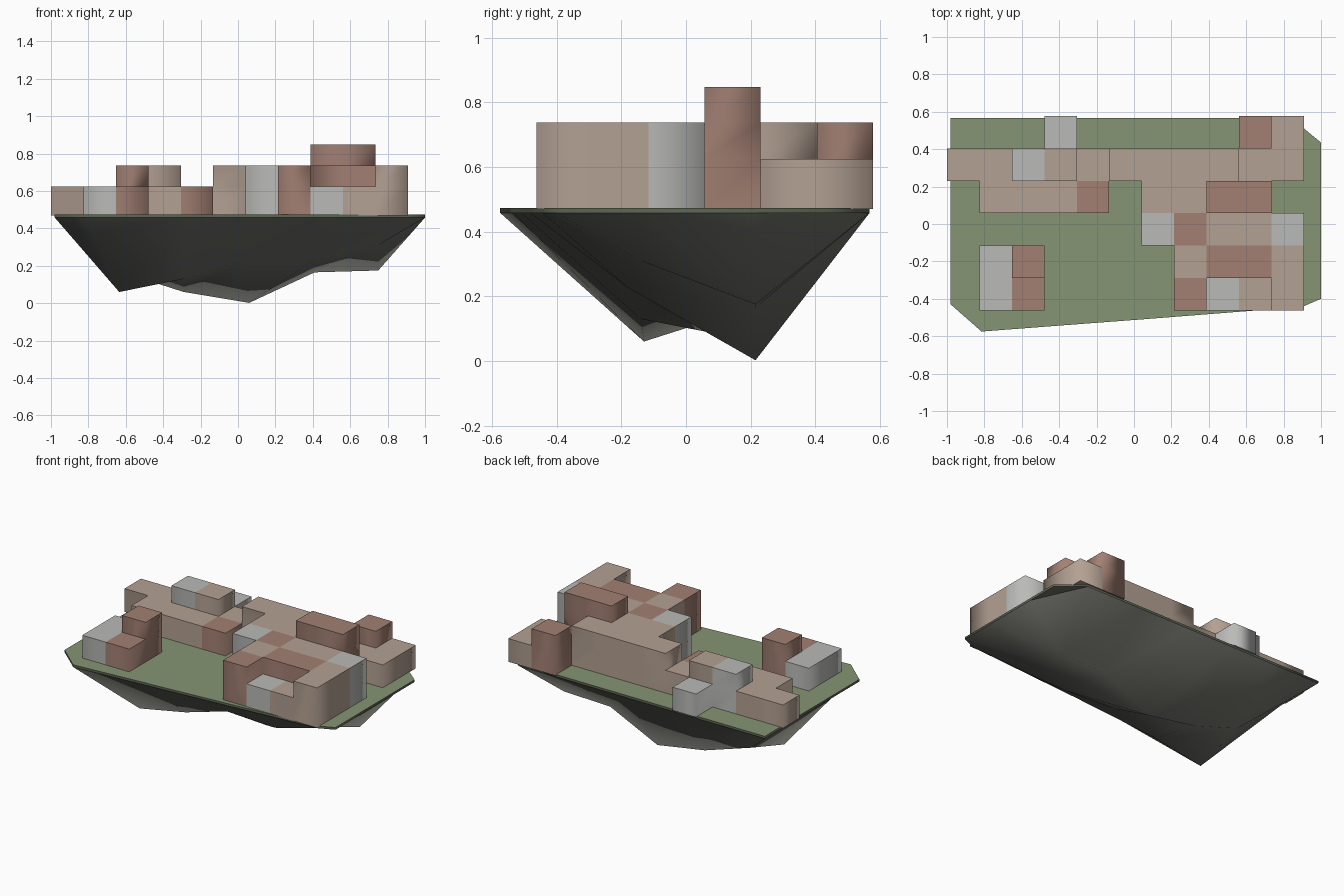
import bpy, bmesh

if "Cube" in bpy.data.objects:
    bpy.data.objects.remove(bpy.data.objects["Cube"])


def material(name, rgb):
    m = bpy.data.materials.new(name)
    m.diffuse_color = (*rgb, 1)
    m.use_nodes = True
    m.node_tree.nodes["Principled BSDF"].inputs["Base Color"].default_value = m.diffuse_color
    return m


def make_object(name, bm, mats, outward=True):
    bmesh.ops.remove_doubles(bm, verts=bm.verts, dist=1e-4)
    if outward:
        bmesh.ops.recalc_face_normals(bm, faces=bm.faces)
    bm.normal_update()
    # smooth round the walls, sharp along flat tops and bottoms
    for f in bm.faces:
        f.smooth = True
    for e in bm.edges:
        e.smooth = all(abs(f.normal.z) < 0.99 for f in e.link_faces)
    me = bpy.data.meshes.new(name)
    bm.to_mesh(me)
    bm.free()
    ob = bpy.data.objects.new(name, me)
    bpy.context.collection.objects.link(ob)
    for m in mats:
        me.materials.append(m)
    return ob


GRASS = material("grass", (0.235, 0.30, 0.175))
GRASS_EDGE = material("grass_edge", (0.11, 0.135, 0.09))
ROCK = material("rock", (0.17, 0.17, 0.15))
WALLS = {"t": ("tan", (0.45, 0.355, 0.29)),
         "r": ("red", (0.36, 0.215, 0.17)),
         "g": ("grey", (0.49, 0.49, 0.475))}
RIM, TOP = 0.458, 0.473

# island outline as the border of a 7 x 4 grid, inner points hang down
front = [(-.98, -.43), (-.815, -.575), (-.29, -.535), (.03, -.511),
         (.4, -.482), (.9, -.443), (1, -.4)]
back = [(-.98, .568), (-.635, .568), (-.29, .568), (.05, .568),
        (.41, .568), (.84, .568), (1, .435)]
low_front = [(-.635, -.13, .06), (-.29, -.14, .13), (.03, -.16, .23),
             (.4, -.18, .227), (.75, -.14, .31)]
low_back = [(-.635, .215, .17), (-.29, .215, .06), (.06, .215, .002),
            (.41, .215, .165), (.75, .215, .175)]
rows = [[(x, y, RIM) for x, y in front],
        [(-.98, -.13, RIM), *low_front, (1, -.14, RIM)],
        [(-.98, .215, RIM), *low_back, (1, .215, RIM)],
        [(x, y, RIM) for x, y in back]]

# rocky underside, facing down, split into triangles
bm = bmesh.new()
grid = [[bm.verts.new(p) for p in r] for r in rows]
for j in range(3):
    for i in range(6):
        a, b = grid[j][i], grid[j + 1][i]
        c, d = grid[j + 1][i + 1], grid[j][i + 1]
        bm.faces.new((a, b, d))
        bm.faces.new((b, c, d))
make_object("rock_underside", bm, [ROCK], outward=False)

# thin grass plate with a darker edge
bm = bmesh.new()
base = bm.faces.new([bm.verts.new((x, y, RIM)) for x, y in front + back[::-1]])
ext = bmesh.ops.extrude_face_region(bm, geom=[base], use_keep_orig=True)
for v in ext["geom"]:
    if isinstance(v, bmesh.types.BMVert):
        v.co.z = TOP
bm.normal_update()
for f in bm.faces:
    f.material_index = int(abs(f.normal.z) < 0.5)
make_object("grass_plate", bm, [GRASS, GRASS_EDGE])

# building plan, back row first: wall letter (t, r, g) and storeys
PLAN = [
    ".. .. .. g1 .. .. .. .. .. r2 t1",
    "t1 t1 g2 t2 t1 t2 t2 t2 t2 t1 t1",
    ".. t1 t1 t1 r1 .. t2 t2 r3 r3 ..",
    ".. .. .. .. .. .. g2 r2 t2 t2 g2",
    ".. g1 r2 .. .. .. .. t2 r2 r2 t2",
    ".. g1 r1 .. .. .. .. r2 g1 t1 t2",
]
STEP = 0.1735
LEVEL = [0.47, 0.625, 0.737, 0.848]
cells = {(i, j): c for j, row in enumerate(PLAN)
         for i, c in enumerate(row.split()) if c != ".."}


def storeys(i, j):
    return int(cells.get((i, j), "t0")[1])


def cell_faces(i, j):
    """Top, bottom and only the exposed wall parts of one cell."""
    x0, y1 = -1 + i * STEP, 0.578 - j * STEP
    x1, y0 = x0 + STEP, y1 - STEP
    n = storeys(i, j)
    corners = [(x0, y0), (x1, y0), (x1, y1), (x0, y1)]
    yield [(x, y, LEVEL[n]) for x, y in corners]
    yield [(x, y, LEVEL[0]) for x, y in corners[::-1]]
    for k, (di, dj) in enumerate([(0, 1), (1, 0), (0, -1), (-1, 0)]):
        a, b = corners[k], corners[(k + 1) % 4]
        for s in range(storeys(i + di, j + dj), n):
            lo, hi = LEVEL[s], LEVEL[s + 1]
            yield [(*a, lo), (*b, lo), (*b, hi), (*a, hi)]


# one object per wall colour
for letter, (name, rgb) in WALLS.items():
    bm = bmesh.new()
    for (i, j), c in cells.items():
        if c[0] == letter:
            for p in cell_faces(i, j):
                bm.faces.new([bm.verts.new(q) for q in p])
    make_object(name + "_buildings", bm, [material(name + "_wall", rgb)],
                outward=False)
